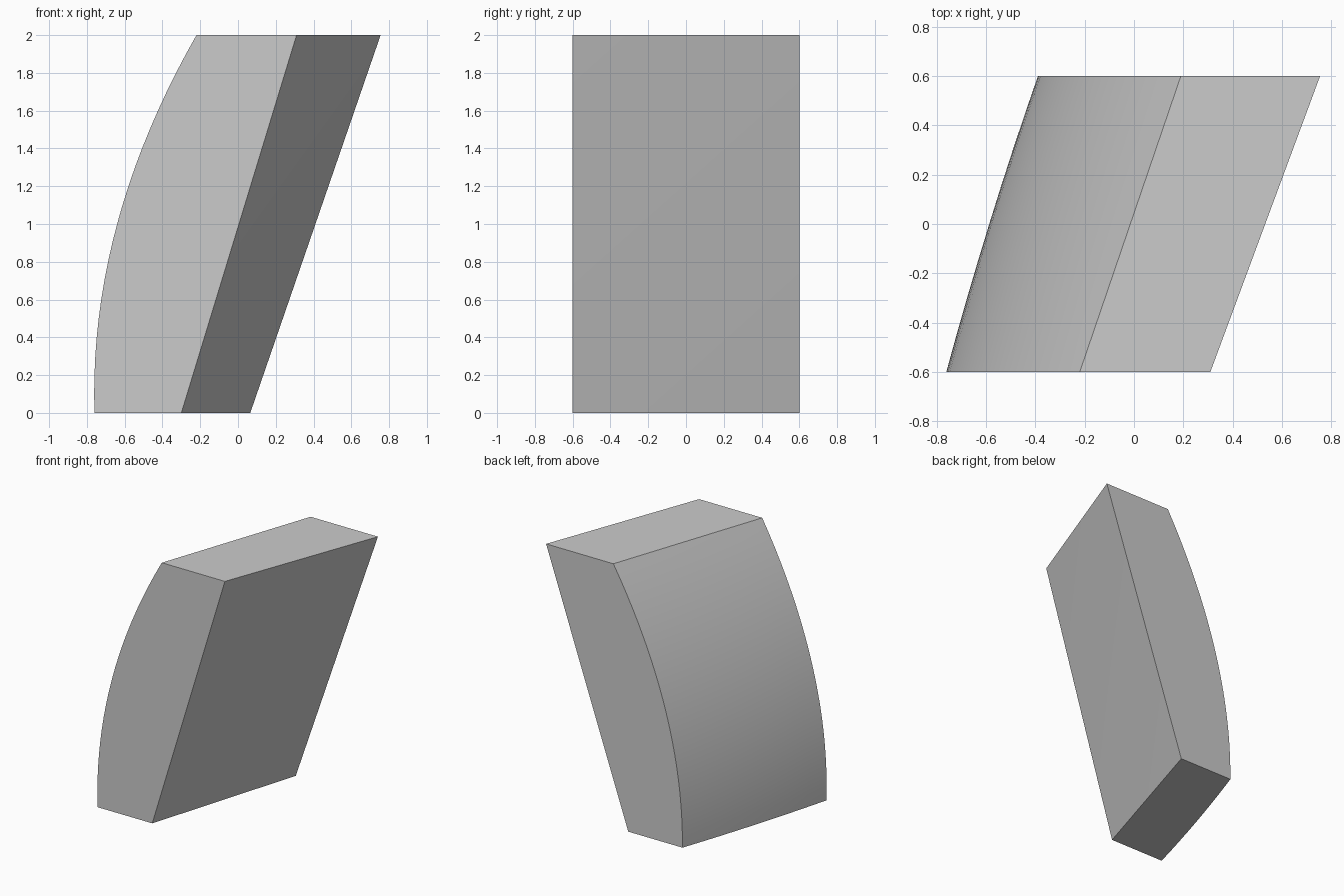
import bpy, bmesh, math

if "Cube" in bpy.data.objects:
    bpy.data.objects.remove(bpy.data.objects["Cube"])

NY, NZ = 8, 20  # divisions across depth and up the height


def left_x(t, u):
    """Curved side: t = front to back, u = bottom to top."""
    bottom = -0.76 + 0.37 * t
    top = -0.22 + 0.41 * t
    chord = bottom + (top - bottom) * u
    return chord - 0.60 * u * (1 - u) - 0.05 * t * (1 - t) * (1 - u)


bm = bmesh.new()

# Bowed left side as a grid
grid = [[bm.verts.new((left_x(i / NY, j / NZ), -0.6 + 1.2 * i / NY, 2 * j / NZ))
         for j in range(NZ + 1)] for i in range(NY + 1)]
for i in range(NY):
    for j in range(NZ):
        bm.faces.new((grid[i][j], grid[i][j + 1], grid[i + 1][j + 1], grid[i + 1][j])).smooth = True

# Straight slanted right side, split along its diagonal
fb, ft, bb, bt = [bm.verts.new(p) for p in
                  ((-0.30, -0.6, 0), (0.31, -0.6, 2), (0.065, 0.6, 0), (0.755, 0.6, 2))]
bm.faces.new((fb, bb, bt))
bm.faces.new((fb, bt, ft))

# Flat front, back, bottom and top
bm.faces.new([fb, ft] + grid[0][::-1])
bm.faces.new([bt, bb] + grid[-1])
bm.faces.new([bb, fb] + [row[0] for row in grid])
bm.faces.new([ft, bt] + [row[-1] for row in grid][::-1])
bmesh.ops.recalc_face_normals(bm, faces=bm.faces)

mesh = bpy.data.meshes.new("leaning_block")
bm.to_mesh(mesh)
bm.free()
block = bpy.data.objects.new("leaning_block", mesh)
bpy.context.collection.objects.link(block)

bpy.context.view_layer.objects.active = block
block.select_set(True)
bpy.ops.object.shade_smooth_by_angle(angle=math.radians(30))
